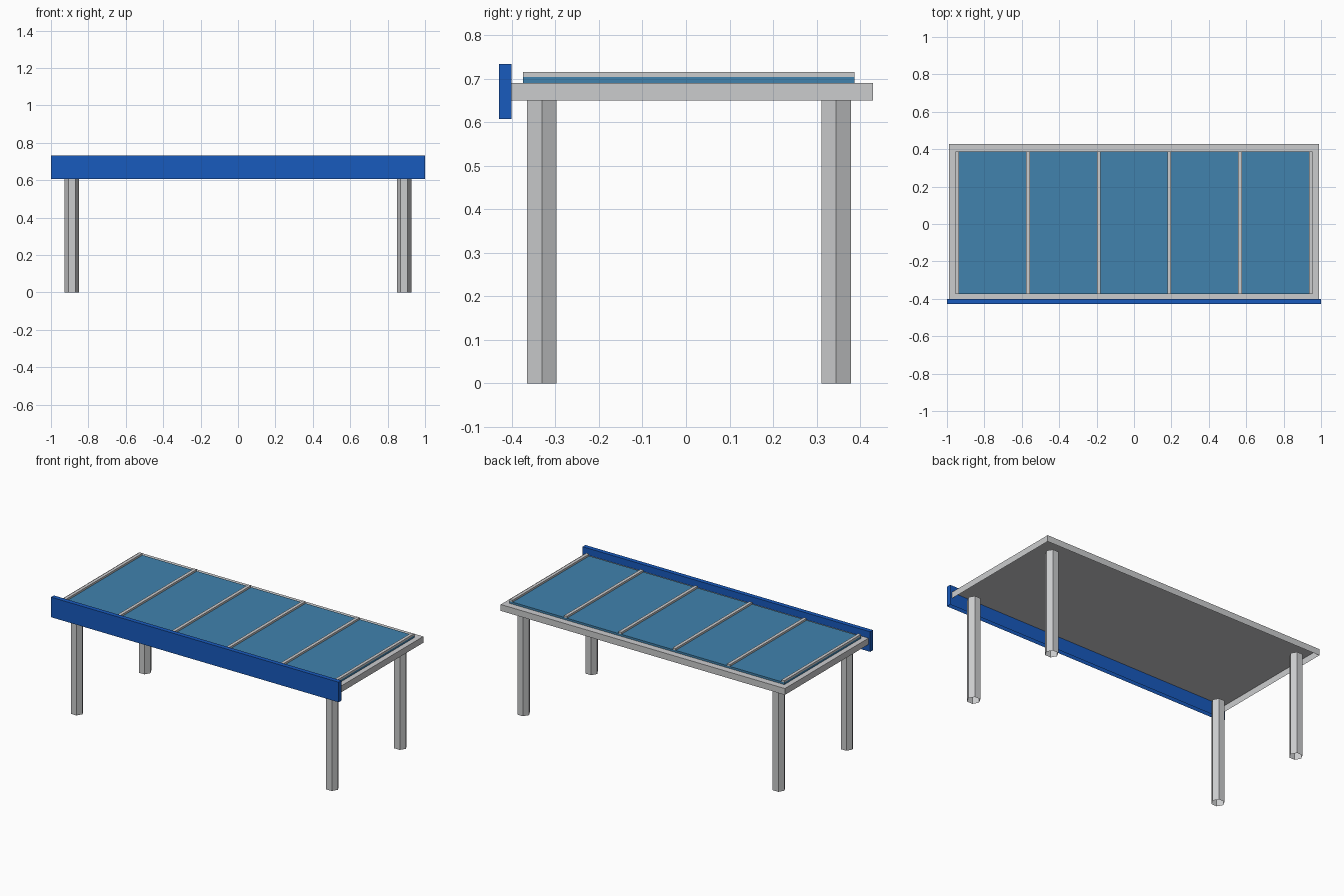
import bpy
import bmesh
from math import cos, sin, pi

cube = bpy.data.objects.get("Cube")
if cube:
    bpy.data.objects.remove(cube, do_unlink=True)


def material(name, rgb):
    mat = bpy.data.materials.new(name)
    mat.use_nodes = True
    color = (*rgb, 1.0)
    mat.diffuse_color = color
    mat.node_tree.nodes["Principled BSDF"].inputs["Base Color"].default_value = color
    return mat


def open_prism(name, outline, bottom, top, mat):
    """Extrude an outline upwards into walls and a top, open underneath."""
    bm = bmesh.new()
    low, high = [[bm.verts.new((x, y, z)) for x, y in outline]
                 for z in (bottom, top)]
    count = len(outline)
    for i in range(count):
        j = (i + 1) % count
        bm.faces.new((low[i], low[j], high[j], high[i]))
    bm.faces.new(high)
    mesh = bpy.data.meshes.new(name)
    bm.to_mesh(mesh)
    bm.free()
    mesh.materials.append(mat)
    obj = bpy.data.objects.new(name, mesh)
    bpy.context.collection.objects.link(obj)


def slab(name, x, half_width, ys, zs, mat):
    """Open-bottomed box centred on x."""
    left, right = x - half_width, x + half_width
    front, back = ys
    outline = [(left, front), (right, front), (right, back), (left, back)]
    open_prism(name, outline, *zs, mat)


metal = material("light grey metal", (0.60, 0.605, 0.615))
fascia_blue = material("strong blue", (0.009, 0.103, 0.51))
panel_blue = material("panel blue", (0.052, 0.225, 0.42))

# Six-sided supporting posts
for side, x in (("right", -0.888), ("left", 0.888)):
    for end, y in (("front", -0.331), ("back", 0.345)):
        outline = [(x + 0.039 * cos(i * pi / 3), y + 0.039 * sin(i * pi / 3))
                   for i in range(6)]
        open_prism(f"{end}_{side}_post", outline, 0, 0.65, metal)

# Shallow roof tray, its front edge set into the fascia board
slab("roof_tray", 0, 0.988, (-0.415, 0.429), (0.65, 0.69), metal)
slab("front_fascia", 0, 1, (-0.429, -0.401), (0.607, 0.733), fascia_blue)

# Roof panel with evenly spaced ribs on top
panel_y = (-0.374, 0.387)
slab("roof_panel", 0, 0.955, panel_y, (0.69, 0.703), panel_blue)
for i in range(6):
    slab(f"roof_rib_{i + 1}", (i - 2.5) * 0.378, 0.01, panel_y, (0.703, 0.715), metal)
